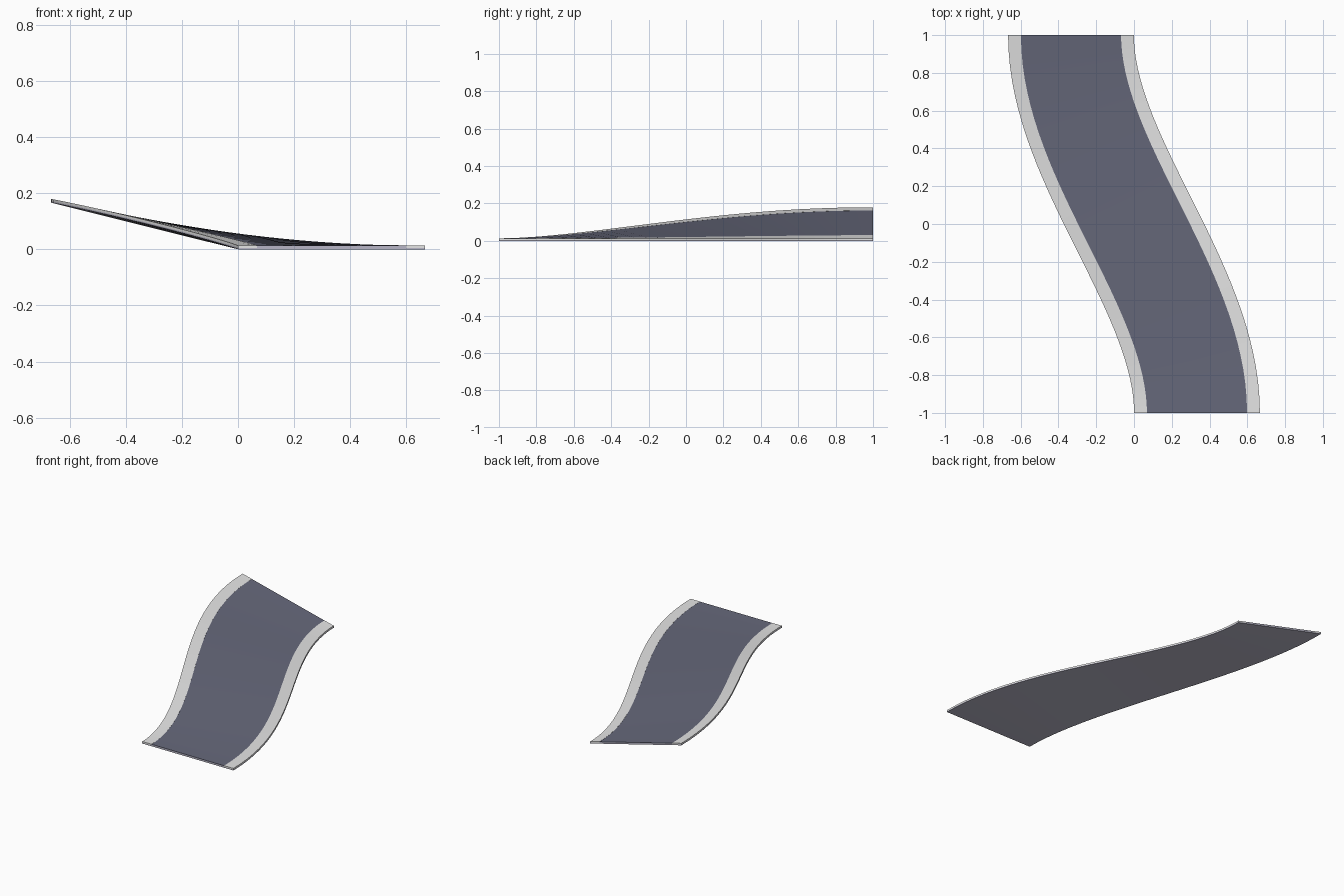
import bpy, bmesh
from mathutils import Vector

if "Cube" in bpy.data.objects:
    bpy.data.objects.remove(bpy.data.objects["Cube"])

LENGTH, HALF, SHIFT, BANK = 2.0, 0.333, 0.667, 0.166
INNER = 0.265
SEGMENTS = 32


def material(name, rgb):
    m = bpy.data.materials.new(name)
    m.diffuse_color = (*rgb, 1)
    m.use_nodes = True
    m.node_tree.nodes["Principled BSDF"].inputs["Base Color"].default_value = m.diffuse_color
    return m


curb_grey = material("curb grey", (0.79, 0.79, 0.79))
asphalt = material("slate asphalt", (0.135, 0.142, 0.20))
base_grey = material("purple grey base", (0.48, 0.47, 0.57))


def road_point(t, u, h):
    """Point at t along the S curve, u across it, h above the banked underside."""
    s = t * t * (3 - 2 * t)
    slope = -SHIFT * 6 * t * (1 - t) / LENGTH
    across = Vector((1, -slope, 0)).normalized()
    centre = Vector((SHIFT / 2 - SHIFT * s, LENGTH * (t - 0.5), 0))
    p = centre + across * u
    p.z = BANK * s * (HALF - u) / (2 * HALF) + h
    return p


def sweep(name, profile, mat):
    """Closed (across, height) profile swept along the road."""
    bm = bmesh.new()
    rings = []
    for i in range(SEGMENTS + 1):
        t = i / SEGMENTS
        rings.append([bm.verts.new(road_point(t, u, h)) for u, h in profile])
    count = len(profile)
    for a, b in zip(rings, rings[1:]):
        for k in range(count):
            n = (k + 1) % count
            bm.faces.new((a[k], a[n], b[n], b[k]))
    bm.faces.new(rings[0])
    bm.faces.new(rings[-1])
    bmesh.ops.recalc_face_normals(bm, faces=bm.faces)
    me = bpy.data.meshes.new(name)
    bm.to_mesh(me)
    bm.free()
    me.materials.append(mat)
    ob = bpy.data.objects.new(name, me)
    bpy.context.collection.objects.link(ob)
    bpy.ops.object.select_all(action='DESELECT')
    bpy.context.view_layer.objects.active = ob
    ob.select_set(True)
    bpy.ops.object.shade_smooth_by_angle(angle=0.5)


def strip(name, u0, u1, h0, h1, mat):
    sweep(name, [(u0, h0), (u1, h0), (u1, h1), (u0, h1)], mat)


# Foundation, thicker under the driving surface
sweep("road_base", [(-HALF, 0), (HALF, 0), (HALF, 0.005), (INNER, 0.005),
                    (INNER, 0.0115), (-INNER, 0.0115), (-INNER, 0.005),
                    (-HALF, 0.005)], base_grey)
# Thin driving surface, flush with the two edge strips
strip("road_surface", -INNER, INNER, 0.0115, 0.013, asphalt)
strip("left_curb", -HALF, -INNER, 0.005, 0.0135, curb_grey)
strip("right_curb", INNER, HALF, 0.005, 0.0135, curb_grey)
